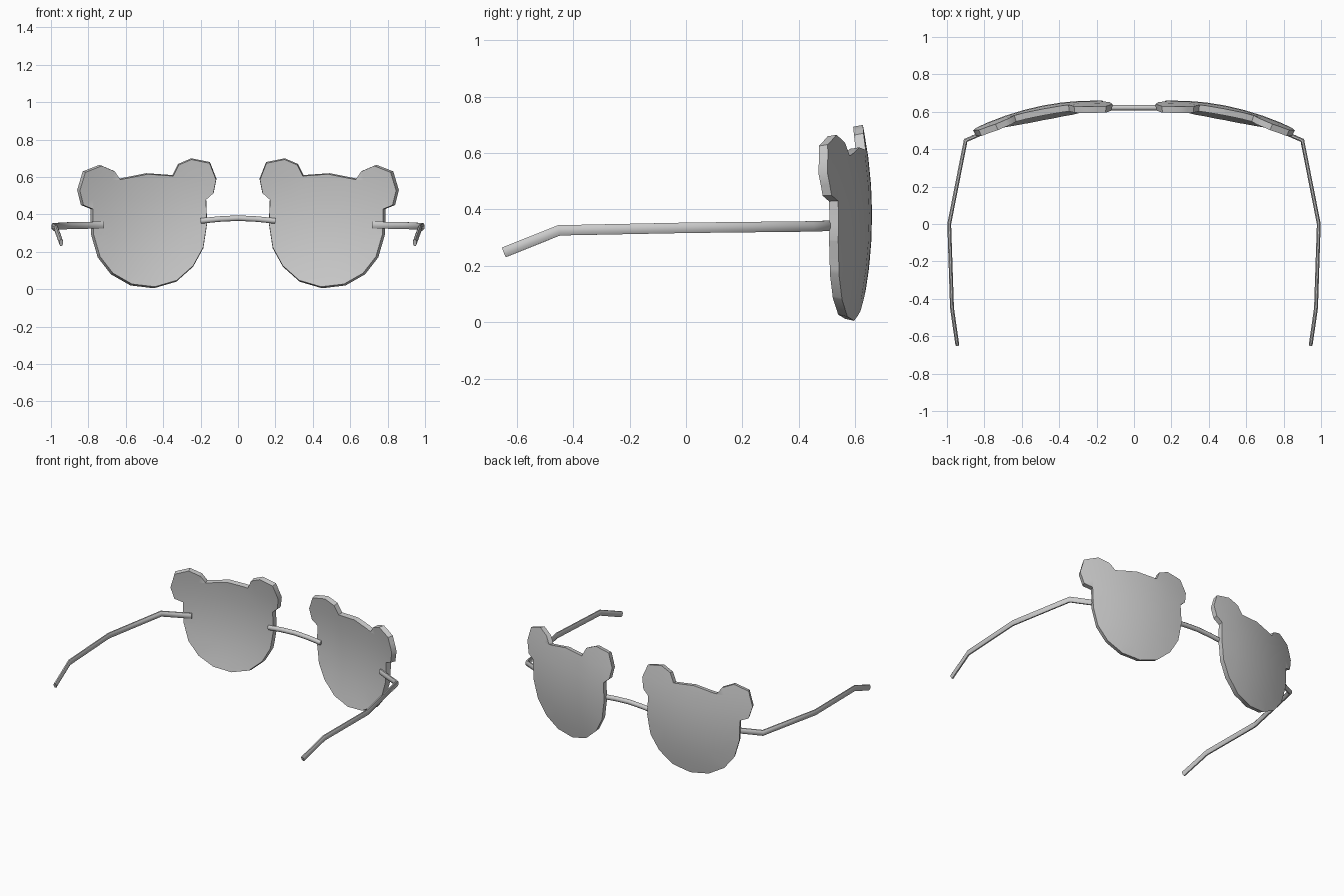
import bpy, bmesh, math
from mathutils import Vector

cube = bpy.data.objects.get("Cube")
if cube:
    bpy.data.objects.remove(cube)

grey = bpy.data.materials.new("plain grey")
grey.use_nodes = True
colour = (0.6, 0.6, 0.6, 1)
grey.diffuse_color = colour
grey.node_tree.nodes["Principled BSDF"].inputs["Base Color"].default_value = colour


def finish(bm, name, angle):
    bmesh.ops.recalc_face_normals(bm, faces=bm.faces[:])
    mesh = bpy.data.meshes.new(name)
    bm.to_mesh(mesh)
    bm.free()
    obj = bpy.data.objects.new(name, mesh)
    bpy.context.collection.objects.link(obj)
    mesh.materials.append(grey)
    bpy.ops.object.select_all(action="DESELECT")
    obj.select_set(True)
    bpy.context.view_layer.objects.active = obj
    bpy.ops.object.shade_smooth_by_angle(angle=math.radians(angle))
    return obj


def outer_y(x, z):
    # Shallow dome that wraps round the face
    return 0.66 - 0.37 * (x - 0.22) ** 2 - 0.32 * (z - 0.38) ** 2


def lens(name, side):
    # Bear head outline, cut into a grid, domed and thickened
    bm = bmesh.new()
    face = bm.faces.new([bm.verts.new((x, 0, z)) for x, z in OUTLINE])
    for axis, lines in ((Vector((1, 0, 0)), range(2, 9)), (Vector((0, 0, 1)), range(1, 7))):
        for k in lines:
            bmesh.ops.bisect_plane(bm, geom=bm.verts[:] + bm.edges[:] + bm.faces[:],
                                   plane_co=axis * (k * 0.1 - 0.013), plane_no=axis, dist=1e-5)
    bmesh.ops.triangulate(bm, faces=[f for f in bm.faces if len(f.verts) > 4])
    front = bm.faces[:]
    back = bmesh.ops.duplicate(bm, geom=bm.verts[:] + bm.edges[:] + front)
    twin = back["vert_map"]
    pairs = [(v, twin[v]) for v in bm.verts if v in twin and v in {w for f in front for w in f.verts}]
    rim = [e for f in front for e in f.edges if e.is_boundary]
    for inner, outer in pairs:
        x, z = inner.co.x, inner.co.z
        normal = Vector((0.74 * (x - 0.22), 1, 0.64 * (z - 0.38))).normalized()
        outer.co = Vector((x, outer_y(x, z), z))
        inner.co = outer.co - normal * 0.035
    match = dict(pairs)
    for e in rim:
        a, b = e.verts
        bm.faces.new((a, b, match[b], match[a]))
    for v in bm.verts:
        v.co.x *= side
    return finish(bm, name, 35)


def tube(name, path, half_width, half_height, sides=8):
    # Oval rod swept along a path, with mitred corners
    bm = bmesh.new()
    pts = [Vector(p) for p in path]
    rings = []
    for i, p in enumerate(pts):
        before = (p - pts[i - 1]).normalized() if i else (pts[1] - p).normalized()
        after = (pts[i + 1] - p).normalized() if i < len(pts) - 1 else before
        along = (before + after).normalized()
        across = along.cross(Vector((0, 0, 1))).normalized()
        up = across.cross(along)
        stretch = 1 / max(0.5, along.dot(before))
        ring = []
        for k in range(sides):
            t = math.tau * (k + 0.5) / sides
            ring.append(bm.verts.new(p + across * math.cos(t) * half_width * stretch
                                     + up * math.sin(t) * half_height))
        rings.append(ring)
    for r, s in zip(rings, rings[1:]):
        for k in range(sides):
            j = (k + 1) % sides
            bm.faces.new((r[k], r[j], s[j], s[k]))
    bm.faces.new(rings[0])
    bm.faces.new(rings[-1])
    return finish(bm, name, 50)


OUTLINE = [(0.15, 0.68), (0.25, 0.7), (0.32, 0.67), (0.35, 0.61), (0.49, 0.62), (0.64, 0.59),
           (0.67, 0.635), (0.74, 0.665), (0.83, 0.63), (0.86, 0.53), (0.84, 0.45), (0.79, 0.43),
           (0.785, 0.29), (0.75, 0.17), (0.68, 0.08), (0.575, 0.02), (0.45, 0.005), (0.33, 0.04),
           (0.24, 0.12), (0.185, 0.22), (0.165, 0.35), (0.17, 0.48), (0.13, 0.515), (0.115, 0.59)]

# Lenses and temple arms
for word, side in (("left", 1), ("right", -1)):
    lens(word + "_lens", side)
    tube(word + "_temple", [(side * x, y, z) for x, y, z in (
        (0.72, 0.525, 0.343), (0.9, 0.447, 0.34), (0.988, 0, 0.335),
        (0.973, -0.45, 0.326), (0.945, -0.645, 0.248))], 0.011, 0.02)

# Bridge
tube("bridge", [(-0.2, 0.622, 0.365), (-0.1, 0.622, 0.375), (0, 0.622, 0.38),
                (0.1, 0.622, 0.375), (0.2, 0.622, 0.365)], 0.015, 0.016)
